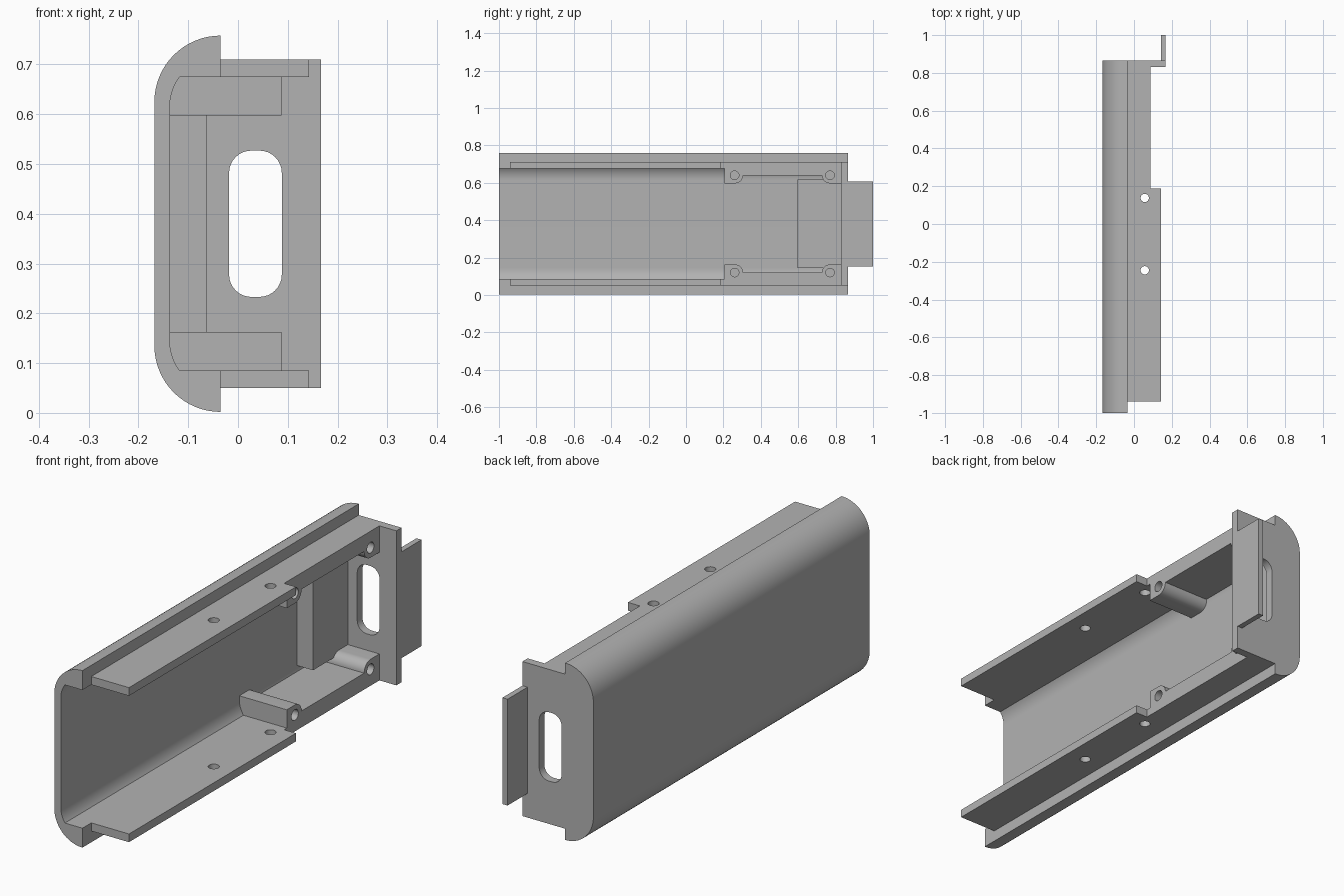
import bpy, bmesh
from math import sin, cos, radians
from mathutils import Vector

cube = bpy.data.objects.get("Cube")
if cube:
    bpy.data.objects.remove(cube, do_unlink=True)

MID = 0.38  # height of the symmetry plane

grey = bpy.data.materials.new("plain grey")
grey.use_nodes = True
grey.diffuse_color = (0.45, 0.45, 0.45, 1)
grey.node_tree.nodes["Principled BSDF"].inputs["Base Color"].default_value = (0.45, 0.45, 0.45, 1)


def arc(cx, cy, r, a0, a1, n=16):
    """Points on an arc, angles in degrees."""
    angles = [radians(a0 + (a1 - a0) * i / n) for i in range(n + 1)]
    return [(cx + r * cos(a), cy + r * sin(a)) for a in angles]


def flip(points):
    """Mirror an (x, z) profile about the symmetry plane, reversing its order."""
    return [(x, 2 * MID - z) for x, z in reversed(points)]


def extrude(name, points, axis, lo, hi):
    """Prism from a closed 2D profile, extruded along one axis."""
    def place(p, d):
        coords = list(p)
        coords.insert(axis, d)
        return Vector(coords)
    bm = bmesh.new()
    face = bm.faces.new([bm.verts.new(place(p, lo)) for p in points])
    side = bmesh.ops.extrude_face_region(bm, geom=[face])["geom"]
    move = Vector((0, 0, 0))
    move[axis] = hi - lo
    bmesh.ops.translate(bm, vec=move, verts=[v for v in side if isinstance(v, bmesh.types.BMVert)])
    bmesh.ops.recalc_face_normals(bm, faces=bm.faces)
    mesh = bpy.data.meshes.new(name)
    bm.to_mesh(mesh)
    bm.free()
    mesh.materials.append(grey)
    obj = bpy.data.objects.new(name, mesh)
    bpy.context.collection.objects.link(obj)
    return obj


def box(name, x0, x1, y0, y1, z0, z1):
    return extrude(name, [(x0, y0), (x1, y0), (x1, y1), (x0, y1)], 2, z0, z1)


def cut(obj, cutter):
    cutter.hide_render = True
    cutter.hide_set(True)
    mod = obj.modifiers.new("cut", 'BOOLEAN')
    mod.operation = 'DIFFERENCE'
    mod.solver = 'EXACT'
    mod.object = cutter


def apply_cuts(obj):
    """Bake the cuts, remove the cutters and smooth the round faces."""
    cutters = [m.object for m in obj.modifiers]
    if cutters:
        bpy.context.view_layer.update()
        graph = bpy.context.evaluated_depsgraph_get()
        mesh = bpy.data.meshes.new_from_object(obj.evaluated_get(graph))
        obj.modifiers.clear()
        obj.data = mesh
        for c in cutters:
            bpy.data.objects.remove(c, do_unlink=True)
    bpy.ops.object.select_all(action='DESELECT')
    obj.select_set(True)
    bpy.context.view_layer.objects.active = obj
    bpy.ops.object.shade_smooth_by_angle(angle=radians(30))


parts = []

# Long C-shaped shell with rounded outer corners
outer = arc(-0.035, 0.625, 0.133, 180, 90)
inner = arc(-0.035, 0.615, 0.102, 144, 180, 10)
upper = outer + [(-0.035, 0.675)] + inner
lower = flip(upper)
parts.append(extrude("shell", upper + lower, 1, -1, 0.84))

# End plate closing the rear, with a rounded slot
plate_top = outer + [(-0.035, 0.71), (0.167, 0.71)]
end_plate = extrude("end_plate", plate_top + flip(plate_top), 1, 0.83, 0.865)
slot_top = arc(0.043, 0.482, 0.045, 0, 90, 8) + arc(0.027, 0.482, 0.045, 90, 180, 8)
cut(end_plate, extrude("slot_cutter", slot_top + flip(slot_top), 1, 0.7, 1))
parts.append(end_plate)

# Tab behind the end plate and raised block in front of it
parts.append(box("rear_tab", 0.143, 0.167, 0.84, 1, 0.153, 0.607))
parts.append(box("inner_block", -0.145, -0.062, 0.595, 0.835, 0.143, 0.617))

# Side flanges with bolt holes, and screw bosses joined by a thick rail
flange_plan = [(-0.035, -0.94), (0.143, -0.94), (0.143, 0.187),
               (0.087, 0.187), (0.087, 0.835), (-0.035, 0.835)]
boss_profile = ([(0.205, 0.69), (0.205, 0.597)] + arc(0.262, 0.64, 0.043, -90, 0, 10)
                + arc(0.77, 0.64, 0.043, 180, 270, 10) + [(0.835, 0.597), (0.835, 0.69)])

for side in ("upper", "lower"):
    top = side == "upper"
    z0, z1 = (0.675, 0.71) if top else (0.05, 0.085)
    flange = extrude(side + "_flange", flange_plan, 2, z0, z1)
    for y in (-0.245, 0.138):
        cut(flange, extrude("bolt_cutter", arc(0.057, y, 0.022, 0, 345, 23), 2, z0 - 0.1, z1 + 0.1))
    parts.append(flange)

    bosses = extrude(side + "_bosses", boss_profile if top else flip(boss_profile), 0, -0.145, 0.087)
    for y in (0.26, 0.77):
        z = 0.64 if top else 2 * MID - 0.64
        cut(bosses, extrude("screw_cutter", arc(y, z, 0.023, 0, 345, 23), 0, -0.06, 0.2))
    parts.append(bosses)

for part in parts:
    apply_cuts(part)
